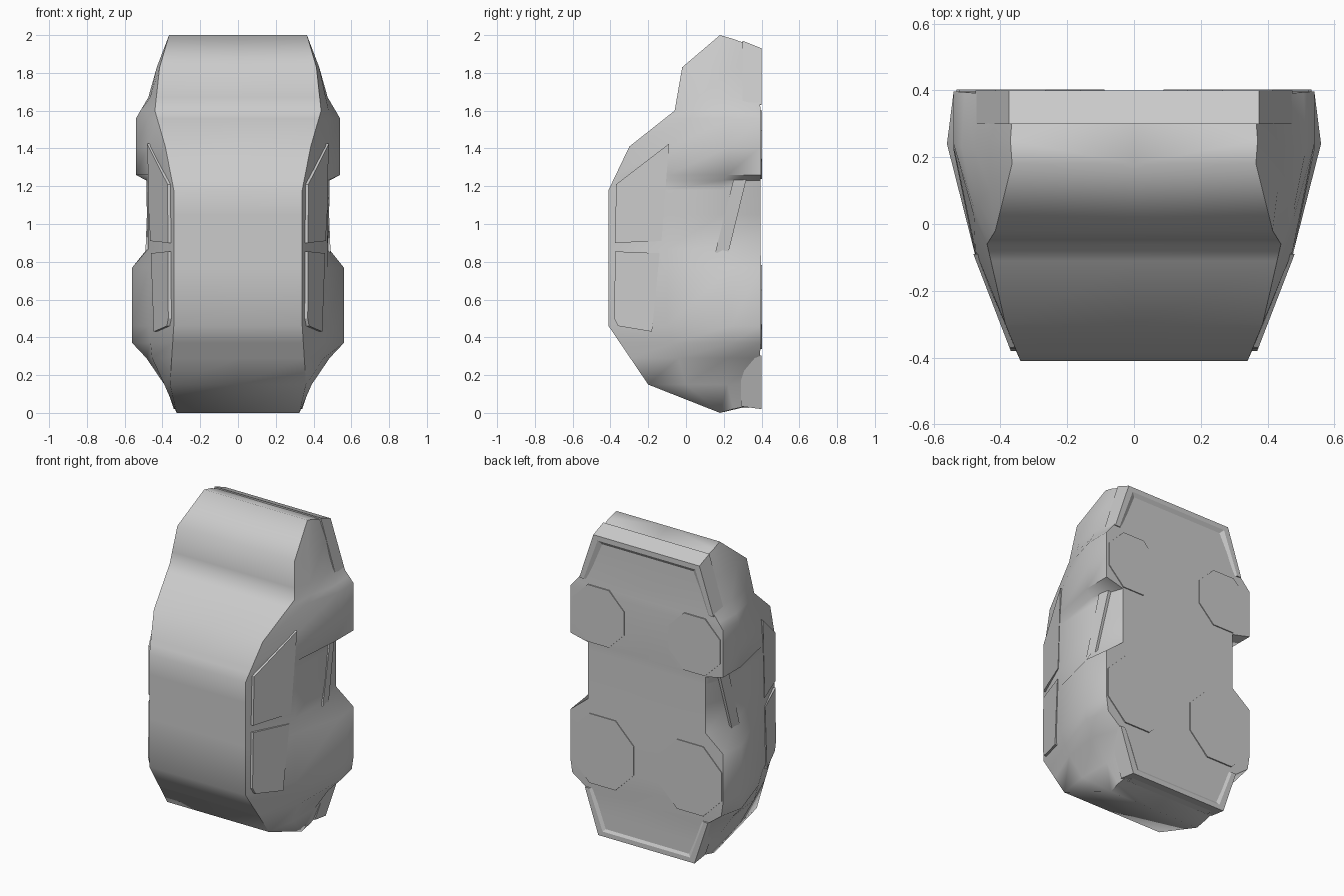
import bpy, bmesh, math
from mathutils import Vector

if "Cube" in bpy.data.objects:
    bpy.data.objects.remove(bpy.data.objects["Cube"])


def make(name, verts, faces, mirror=False, smooth=None):
    me = bpy.data.meshes.new(name)
    me.from_pydata(verts, [], faces)
    bm = bmesh.new()
    bm.from_mesh(me)
    bmesh.ops.remove_doubles(bm, verts=bm.verts, dist=0.0005)
    bmesh.ops.recalc_face_normals(bm, faces=bm.faces)
    bm.to_mesh(me)
    bm.free()
    ob = bpy.data.objects.new(name, me)
    bpy.context.collection.objects.link(ob)
    if mirror:
        ob.modifiers.new("mirror", 'MIRROR')
    if smooth:
        bpy.ops.object.select_all(action='DESELECT')
        ob.select_set(True)
        bpy.context.view_layer.objects.active = ob
        bpy.ops.object.shade_smooth_by_angle(angle=math.radians(smooth))
    return ob


def prism(name, a, b, mirror=False):
    """Solid between two matching outlines."""
    n = len(a)
    faces = [tuple(range(n)), tuple(range(n, 2 * n))]
    faces += [(i, (i + 1) % n, n + (i + 1) % n, n + i) for i in range(n)]
    return make(name, list(a) + list(b), faces, mirror)


def on_rail(rail, z):
    """Point of a (z, x, y) rail at height z, clamped to its ends."""
    z = min(max(z, rail[0][0]), rail[-1][0])
    for (z0, x0, y0), (z1, x1, y1) in zip(rail, rail[1:]):
        if z <= z1:
            t = (z - z0) / (z1 - z0)
            return Vector((x0 + t * (x1 - x0), y0 + t * (y1 - y0), z))


# Body: upright car lofted over rails for roof, waist, sill and underside
roof = [(0, .325, .18), (.15, .36, -.2), (.46, .34, -.41), (1.18, .34, -.41),
        (1.41, .385, -.3), (1.6, .44, -.06), (1.83, .415, -.02), (2, .365, .18)]
waist = [(0, .325, .18), (.15, .39, 0), (.29, .455, -.04), (.46, .472, -.1),
         (1.2, .475, -.1), (1.41, .475, -.08), (1.6, .48, .05), (1.83, .43, .1), (2, .365, .18)]
sill = [(.02, .33, .25), (.15, .39, .22), (.29, .485, .22), (.36, .56, .24),
        (.77, .56, .24), (.87, .48, .19), (1.23, .485, .19), (1.26, .54, .22),
        (1.56, .54, .24), (1.67, .475, .22), (1.83, .43, .25), (1.98, .37, .25)]
under = [(.05, .32, .39), (.29, .42, .39), (.38, .54, .397), (.77, .54, .397),
         (.87, .415, .395), (1.23, .415, .395), (1.26, .54, .397),
         (1.56, .54, .397), (1.67, .45, .39), (1.93, .36, .385)]
stations = [0, .15, .29, .37, .46, .77, .87, 1.05, 1.18, 1.23, 1.26, 1.41, 1.56, 1.6, 1.67, 1.83, 2]
verts, faces = [], []
for z in stations:
    half = [on_rail(r, z) for r in (roof, waist, sill, under)]
    row = [Vector((0, half[0].y, half[0].z))] + half + [Vector((0, half[3].y, half[3].z))]
    verts += row + [Vector((-p.x, p.y, p.z)) for p in half[::-1]]
n = 10
for k in range(len(stations) - 1):
    for i in range(n):
        j = (i + 1) % n
        faces.append((k * n + i, k * n + j, k * n + n + j, k * n + n + i))
last = len(verts) - n
faces += [tuple(range(n)), tuple(range(last, last + n))]
make("car_body", verts, faces, smooth=62)


# Side windows lying on the sloped cabin sides
def side_x(y):
    return .365 + (y + .375) * .386


def window(name, pts):
    prism(name, [(side_x(y) - .03, y, z) for y, z in pts],
          [(side_x(y) + .006, y, z) for y, z in pts], mirror=True)


window("front_window", [(-.37, 1.21), (-.09, 1.425), (-.13, .91), (-.375, .90)])
window("rear_window", [(-.375, .855), (-.14, .845), (-.18, .43), (-.36, .46), (-.38, .5)])

# Slanted trim strip behind each front wheel arch
strip = [(.27, 1.31), (.33, 1.28), (.22, .83), (.155, .85)]
prism("side_strip", [(.40, y, z) for y, z in strip],
      [(.49 - max(0, y - .2) * .25, y, z) for y, z in strip], mirror=True)


# Wrap-around bumpers: U-shaped bands with a chamfered inner edge
def bumper(name, x_side, z_side, x_end, z_end, slant, y0):
    s = 1 if z_end > z_side else -1
    path = [(x_side, z_side), (x_end, z_end), (-x_end, z_end), (-x_side, z_side)]

    def ring(inset, y, dz):
        out = []
        for i, (x, z) in enumerate(path):
            e = i in (1, 2)
            out.append((x - math.copysign(inset, x), y,
                        z - s * ((inset + dz) if e else dz * .5)))
        return out
    rings = [ring(0, y0, 0), ring(0, .4, slant), ring(.03, .4, slant),
             ring(.07, .375, slant), ring(.07, y0, 0)]
    verts = [p for r in rings for p in r]
    faces = [(a * 4 + i, a * 4 + i + 1, b * 4 + i + 1, b * 4 + i)
             for a, b in zip(range(5), [1, 2, 3, 4, 0]) for i in range(3)]
    faces += [(0, 4, 8, 12, 16), (3, 7, 11, 15, 19)]
    make(name, verts, faces)


bumper("front_bumper", .475, 1.65, .375, 1.97, .04, .3)
bumper("rear_bumper", .435, .31, .34, .035, -.015, .29)

# Thin ledge across the rear bumper
bm_pts = [(.30, .06), (.39, .065), (.37, .03), (.30, .025)]
prism("rear_ledge", [(-.3, y, z) for y, z in bm_pts], [(.3, y, z) for y, z in bm_pts])

# Flat octagonal pads under the four fenders
for name, x, z, r in (("front_pad", .34, 1.42, .197), ("rear_pad", .31, .56, .24)):
    ang = [math.radians(22.5 + 45 * i) for i in range(8)]
    ring = [(x + r * math.cos(a), z + r * math.sin(a)) for a in ang]
    prism(name, [(px, .34, pz) for px, pz in ring], [(px, .402, pz) for px, pz in ring], mirror=True)
